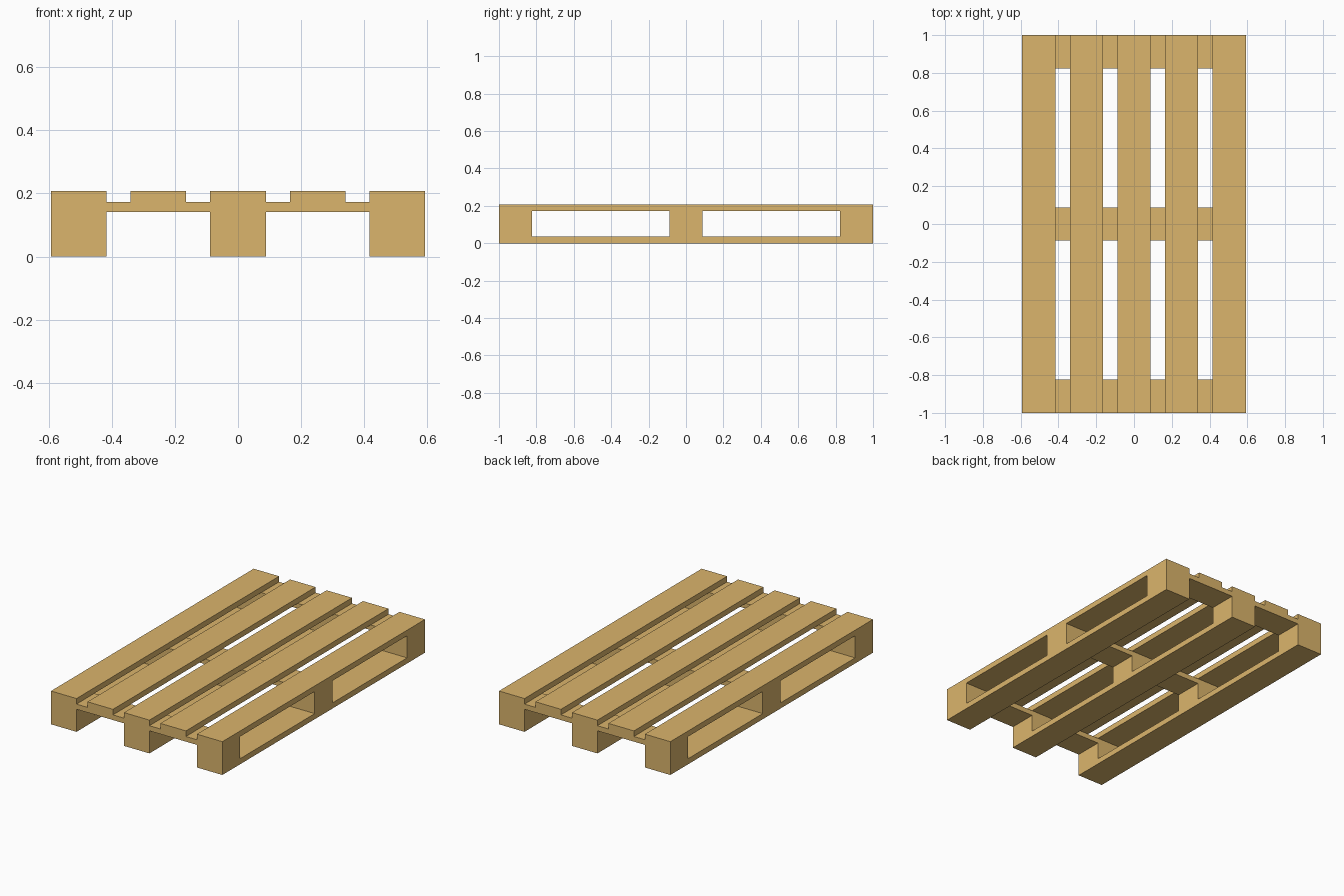
import bpy

if "Cube" in bpy.data.objects:
    bpy.data.objects.remove(bpy.data.objects["Cube"])

wood = bpy.data.materials.new("wood")
wood.diffuse_color = (0.71, 0.46, 0.15, 1)
wood.use_nodes = True
wood.node_tree.nodes["Principled BSDF"].inputs["Base Color"].default_value = wood.diffuse_color

W = 0.176                      # board width
HALF_X, HALF_Y = 0.592, 1.0
Z = [0.0, 0.035, 0.141, 0.173, 0.208]   # layer heights


def box(name, cx, cy, sx, sy, layer):
    z0, z1 = Z[layer], Z[layer + 1]
    bpy.ops.mesh.primitive_cube_add(size=1, location=(cx, cy, (z0 + z1) / 2))
    ob = bpy.context.object
    ob.name = ob.data.name = name
    ob.scale = (sx, sy, z1 - z0)
    bpy.ops.object.transform_apply(location=False, rotation=False, scale=True)
    ob.data.materials.append(wood)


edge_x = HALF_X - W / 2
edge_y = HALF_Y - W / 2

# Lengthwise deck boards
for i in range(5):
    box(f"deck_board_{i + 1}", edge_x * (i - 2) / 2, 0, W, 2 * HALF_Y, 3)

for i in (-1, 0, 1):
    # Crosswise boards under the deck
    box(f"cross_board_{i + 2}", 0, i * edge_y, 2 * HALF_X, W, 2)
    # Bottom runners
    box(f"bottom_runner_{i + 2}", i * edge_x, 0, W, 2 * HALF_Y, 0)
    # Spacer blocks
    for j in (-1, 0, 1):
        box(f"block_{i + 2}_{j + 2}", i * edge_x, j * edge_y, W, W, 1)
